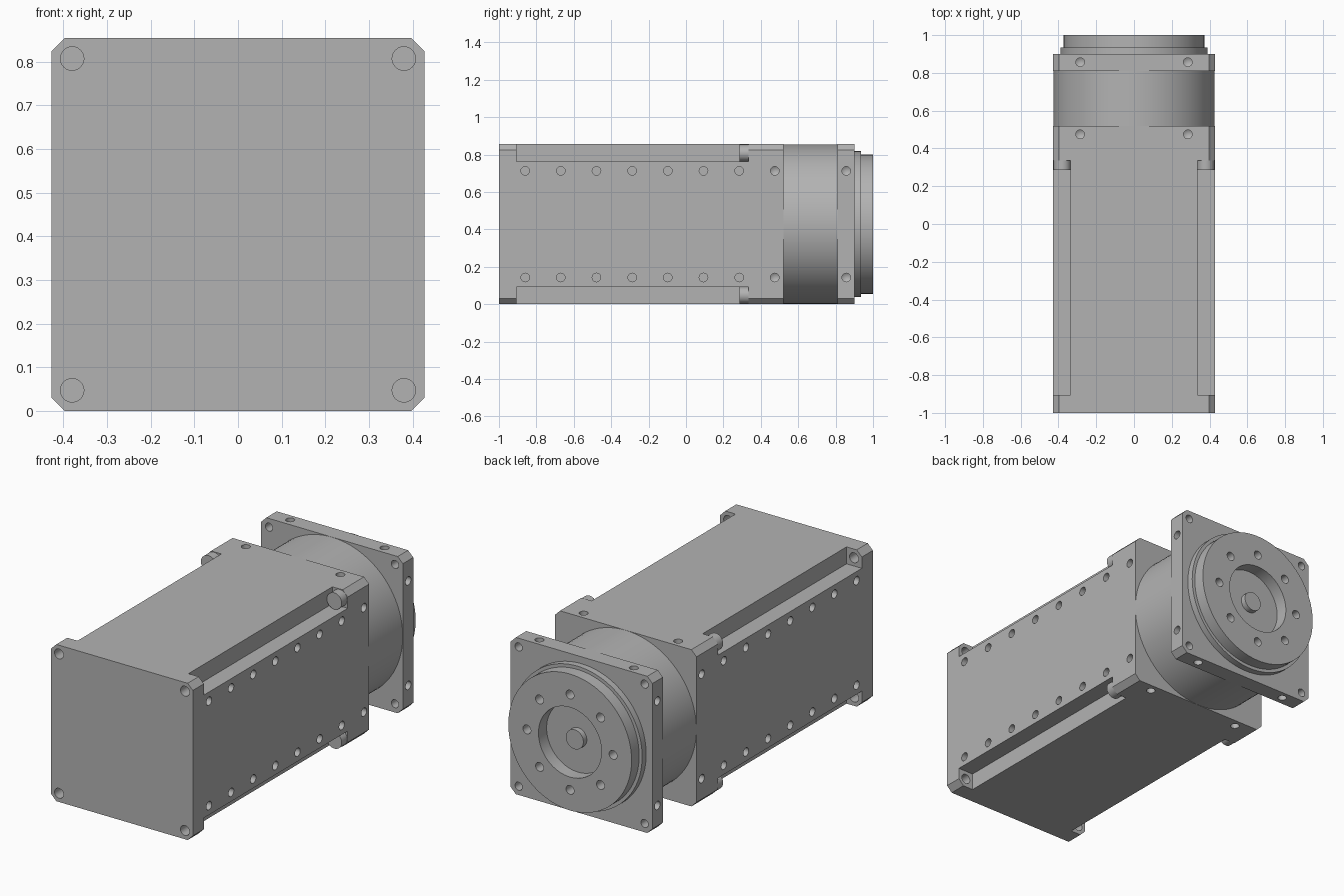
import bpy, bmesh, math
from mathutils import Matrix, Vector

if "Cube" in bpy.data.objects:
    bpy.data.objects.remove(bpy.data.objects["Cube"], do_unlink=True)

HALF = 0.4275          # half width of the square section
MID = HALF             # height of the long axis
CORNER = 0.38          # corner screw offset from the axis
SIDE = 0.285           # side hole offset from the axis
SIGNS = (-1, 1)

grey = bpy.data.materials.new("machined grey")
grey.use_nodes = True
colour = (0.45, 0.45, 0.45, 1)
grey.diffuse_color = colour
grey.node_tree.nodes["Principled BSDF"].inputs["Base Color"].default_value = colour


def finish(bm, name):
    bmesh.ops.recalc_face_normals(bm, faces=bm.faces)
    mesh = bpy.data.meshes.new(name)
    bm.to_mesh(mesh)
    bm.free()
    mesh.materials.append(grey)
    obj = bpy.data.objects.new(name, mesh)
    bpy.context.collection.objects.link(obj)
    return obj


def add_lathe(bm, profile, origin, axis, segments):
    """Closed solid turned around an axis; profile is (radius, distance) pairs."""
    turn = Vector((0, 0, 1)).rotation_difference(Vector(axis)).to_matrix()
    rings = []
    for radius, dist in profile:
        if radius == 0:
            rings.append([bm.verts.new(Vector(origin) + turn @ Vector((0, 0, dist)))])
            continue
        ring = []
        for i in range(segments):
            a = math.tau * i / segments
            p = Vector((radius * math.cos(a), radius * math.sin(a), dist))
            ring.append(bm.verts.new(Vector(origin) + turn @ p))
        rings.append(ring)
    for low, high in zip(rings, rings[1:]):
        for i in range(segments):
            j = (i + 1) % segments
            quad = [low[i % len(low)], low[j % len(low)],
                    high[j % len(high)], high[i % len(high)]]
            bm.faces.new(list(dict.fromkeys(quad)))


def add_rod(bm, radius, start, axis, length, segments=24):
    add_lathe(bm, [(0, 0), (radius, 0), (radius, length), (0, length)],
              start, axis, segments)


def add_drill(bm, surface, inward, pointed=False, radius=0.023):
    """Blind hole cutter entering a surface, optionally with a drill point."""
    tip = 0.085 if pointed else 0.07
    add_lathe(bm, [(0, -0.01), (radius, -0.01), (radius, 0.07), (0, tip)],
              surface, inward, 20)


def chamfered_block(name, y0, y1):
    """Square bar along y with chamfered long edges."""
    bm = bmesh.new()
    c = HALF - 0.031
    outline = [(HALF, c), (c, HALF), (-c, HALF), (-HALF, c),
               (-HALF, -c), (-c, -HALF), (c, -HALF), (HALF, -c)]
    face = bm.faces.new([bm.verts.new((x, y0, MID + z)) for x, z in outline])
    out = bmesh.ops.extrude_face_region(bm, geom=[face])
    moved = [g for g in out["geom"] if isinstance(g, bmesh.types.BMVert)]
    bmesh.ops.translate(bm, verts=moved, vec=(0, y1 - y0, 0))
    return finish(bm, name)


def cut(obj, bm):
    cutter = finish(bm, "cutter")
    cutter.hide_render = True
    mod = obj.modifiers.new("cut", "BOOLEAN")
    mod.object, mod.operation, mod.solver = cutter, "DIFFERENCE", "EXACT"
    bpy.context.view_layer.objects.active = obj
    bpy.ops.object.modifier_apply(modifier=mod.name)
    bpy.data.objects.remove(cutter, do_unlink=True)


def smooth(obj):
    bpy.ops.object.select_all(action="DESELECT")
    obj.select_set(True)
    bpy.context.view_layer.objects.active = obj
    bpy.ops.object.shade_smooth_by_angle(angle=math.radians(30))


def drill_sides(bm, y, pointed):
    for s in SIGNS:
        for t in SIGNS:
            add_drill(bm, (s * HALF, y, MID + t * SIDE), (-s, 0, 0), pointed)


def drill_top_and_bottom(bm, y):
    for s in SIGNS:
        for t in SIGNS:
            add_drill(bm, (s * SIDE, y, MID + t * HALF), (0, 0, -t), True)


corners = [(s * CORNER, MID + t * CORNER) for s in SIGNS for t in SIGNS]

# Main housing with four open corner slots
housing = chamfered_block("housing", -1, 0.52)
slots = bmesh.new()
slot_start, slot_end, slot_in, slot_out = -0.905, 0.335, 0.335, 0.5
for s in SIGNS:
    for t in SIGNS:
        centre = (slot_in + slot_out) / 2
        size = slot_out - slot_in
        place = Matrix.Translation((s * centre, (slot_start + slot_end) / 2, MID + t * centre))
        scale = Matrix.Diagonal((size, slot_end - slot_start, size, 1))
        bmesh.ops.create_cube(slots, size=1, matrix=place @ scale)
cut(housing, slots)

# Housing holes: side rows, top and bottom pairs, corner screw passages
holes = bmesh.new()
for i in range(8):
    drill_sides(holes, -0.86 + i * 0.1907, i == 7)
drill_top_and_bottom(holes, 0.475)
for x, z in corners:
    add_rod(holes, 0.027, (x, -1.02, z), (0, 1, 0), 0.14)
cut(housing, holes)
smooth(housing)

# Screw heads at the ends of the slots
for n, (x, z) in enumerate(corners):
    bm = bmesh.new()
    add_rod(bm, 0.045, (x, 0.287, z), (0, 1, 0), 0.05, 32)
    smooth(finish(bm, f"screw_head_{n + 1}"))

# Round neck between housing and flange
bm = bmesh.new()
add_rod(bm, HALF - 0.0005, (0, 0.515, MID), (0, 1, 0), 0.30, 96)
smooth(finish(bm, "neck"))

# Square mounting flange
flange = chamfered_block("flange", 0.81, 0.90)
holes = bmesh.new()
drill_sides(holes, 0.857, True)
drill_top_and_bottom(holes, 0.857)
for x, z in corners:
    add_rod(holes, 0.022, (x, 0.79, z), (0, 1, 0), 0.13)
cut(flange, holes)
smooth(flange)

# Stepped output disc with a central recess and a ring of bolt holes
bm = bmesh.new()
add_lathe(bm, [(0, 0), (0.39, 0), (0.39, 0.04), (0.372, 0.04), (0.372, 0.105),
               (0.19, 0.105), (0.19, 0.035), (0, 0.035)],
          (0, 0.895, MID), (0, 1, 0), 96)
disc = finish(bm, "output_disc")
holes = bmesh.new()
for i in range(8):
    a = math.tau * i / 8
    add_drill(holes, (0.26 * math.cos(a), 1, MID + 0.26 * math.sin(a)), (0, -1, 0), radius=0.024)
cut(disc, holes)
smooth(disc)

# Short shaft end inside the recess
bm = bmesh.new()
add_rod(bm, 0.053, (0, 0.92, MID), (0, 1, 0), 0.04, 32)
smooth(finish(bm, "shaft_end"))
